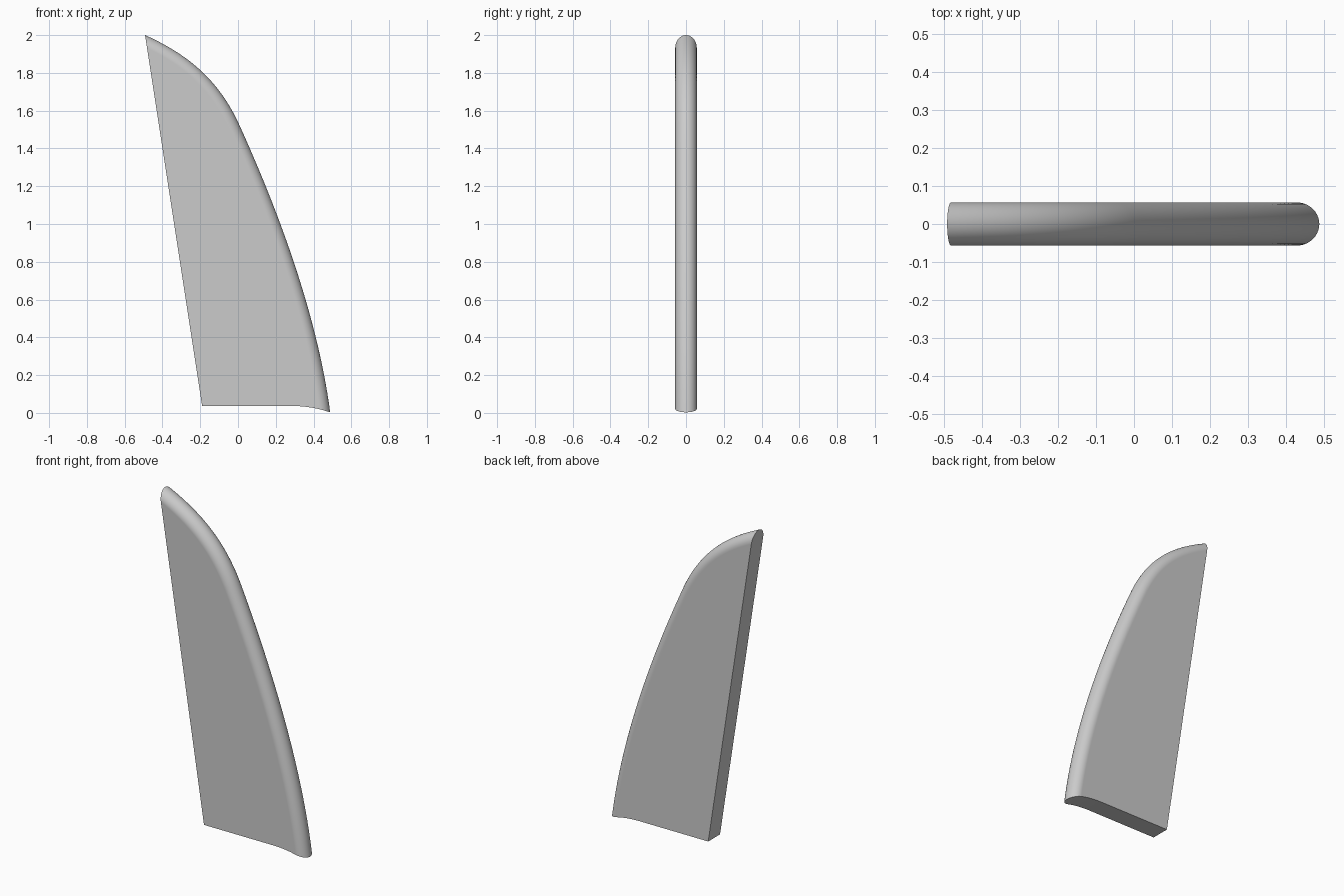
import bpy, bmesh, math
from mathutils import Vector
from mathutils.geometry import interpolate_bezier

cube = bpy.data.objects.get("Cube")
if cube:
    bpy.data.objects.remove(cube)

HALF = 0.057       # half thickness, also the radius of the leading edge
ARC = 20           # segments round the leading edge


def bezier(points, n):
    return interpolate_bezier(*[Vector((x, 0, z)) for x, z in points], n)


def make_object(name, bm):
    bmesh.ops.recalc_face_normals(bm, faces=bm.faces)
    mesh = bpy.data.meshes.new(name)
    bm.to_mesh(mesh)
    bm.free()
    obj = bpy.data.objects.new(name, mesh)
    bpy.context.collection.objects.link(obj)
    return obj


grey = bpy.data.materials.new("plain_grey")
grey.use_nodes = True
colour = (0.6, 0.6, 0.6, 1)
grey.diffuse_color = colour
grey.node_tree.nodes["Principled BSDF"].inputs["Base Color"].default_value = colour

# Leading edge curve, run on past both ends so it can be trimmed
tip, foot = Vector((-0.492, 0, 2.0)), Vector((0.488, 0, 0.003))
upper = bezier([(tip.x, tip.z), (-0.27, 1.9), (-0.11, 1.77), (0, 1.54)], 24)
lower = bezier([(0, 1.54), (0.21, 1.08), (0.42, 0.52), (foot.x, foot.z)], 32)
edge = upper + lower[1:]
edge.insert(0, tip + (edge[0] - edge[1]).normalized() * 0.2)
edge.append(foot + (edge[-1] - edge[-2]).normalized() * 0.15)

# Blade: half-round sections swept along the edge, with flat sides behind
bm = bmesh.new()
rows = []
for i, p in enumerate(edge):
    along = (edge[min(i + 1, len(edge) - 1)] - edge[max(i - 1, 0)]).normalized()
    out = Vector((-along.z, 0, along.x))
    core = p - out * HALF
    ring = [core + out * HALF * math.cos(a) + Vector((0, HALF * math.sin(a), 0))
            for a in (math.pi * (k / ARC - 0.5) for k in range(ARC + 1))]
    back = [Vector((-0.9, s * HALF, core.z)) for s in (-1, 1)]
    rows.append([bm.verts.new(c) for c in [back[0], *ring, back[1]]])
for a, b in zip(rows, rows[1:]):
    for k in range(len(a)):
        n = (k + 1) % len(a)
        bm.faces.new((a[k], a[n], b[n], b[k]))
bm.faces.new(rows[0])
bm.faces.new(rows[-1])
bmesh.ops.recalc_face_normals(bm, faces=bm.faces)

# Straight trailing edge
heel = Vector((-0.19, 0, 0.037))
line = heel - tip
cut = bmesh.ops.bisect_plane(bm, geom=bm.verts[:] + bm.edges[:] + bm.faces[:],
                             plane_co=tip, plane_no=(line.z, 0, -line.x),
                             clear_outer=True)
rim = [e for e in cut["geom_cut"] if isinstance(e, bmesh.types.BMEdge)]
bmesh.ops.contextual_create(bm, geom=rim)
bmesh.ops.dissolve_limit(bm, angle_limit=0.001, verts=bm.verts[:], edges=bm.edges[:])
fin = make_object("fin_blade", bm)
fin.data.materials.append(grey)

# Root cutter: flat underside that dips towards the leading edge
bm = bmesh.new()
root = bezier([(0.27, heel.z), (0.36, heel.z), (0.42, 0.025), (foot.x, foot.z)], 14)
outline = [Vector((-0.6, 0, -0.6)), Vector((-0.6, 0, heel.z)), *root,
           Vector((0.7, 0, -0.06)), Vector((0.7, 0, -0.6))]
face = bm.faces.new([bm.verts.new(p + Vector((0, -0.2, 0))) for p in outline])
solid = bmesh.ops.extrude_face_region(bm, geom=[face])
bmesh.ops.translate(bm, vec=(0, 0.4, 0),
                    verts=[v for v in solid["geom"] if isinstance(v, bmesh.types.BMVert)])
cutter = make_object("root_cutter", bm)
cutter.hide_render = True

bpy.ops.object.select_all(action="DESELECT")
bpy.context.view_layer.objects.active = fin
fin.select_set(True)
trim = fin.modifiers.new("root_trim", "BOOLEAN")
trim.operation = "DIFFERENCE"
trim.solver = "EXACT"
trim.object = cutter
bpy.ops.object.modifier_apply(modifier=trim.name)
bpy.data.objects.remove(cutter)

# Smooth leading edge, crisp flat sides
bpy.ops.object.shade_smooth_by_angle(angle=math.radians(30))
weighted = fin.modifiers.new("flat_sides", "WEIGHTED_NORMAL")
weighted.keep_sharp = True
